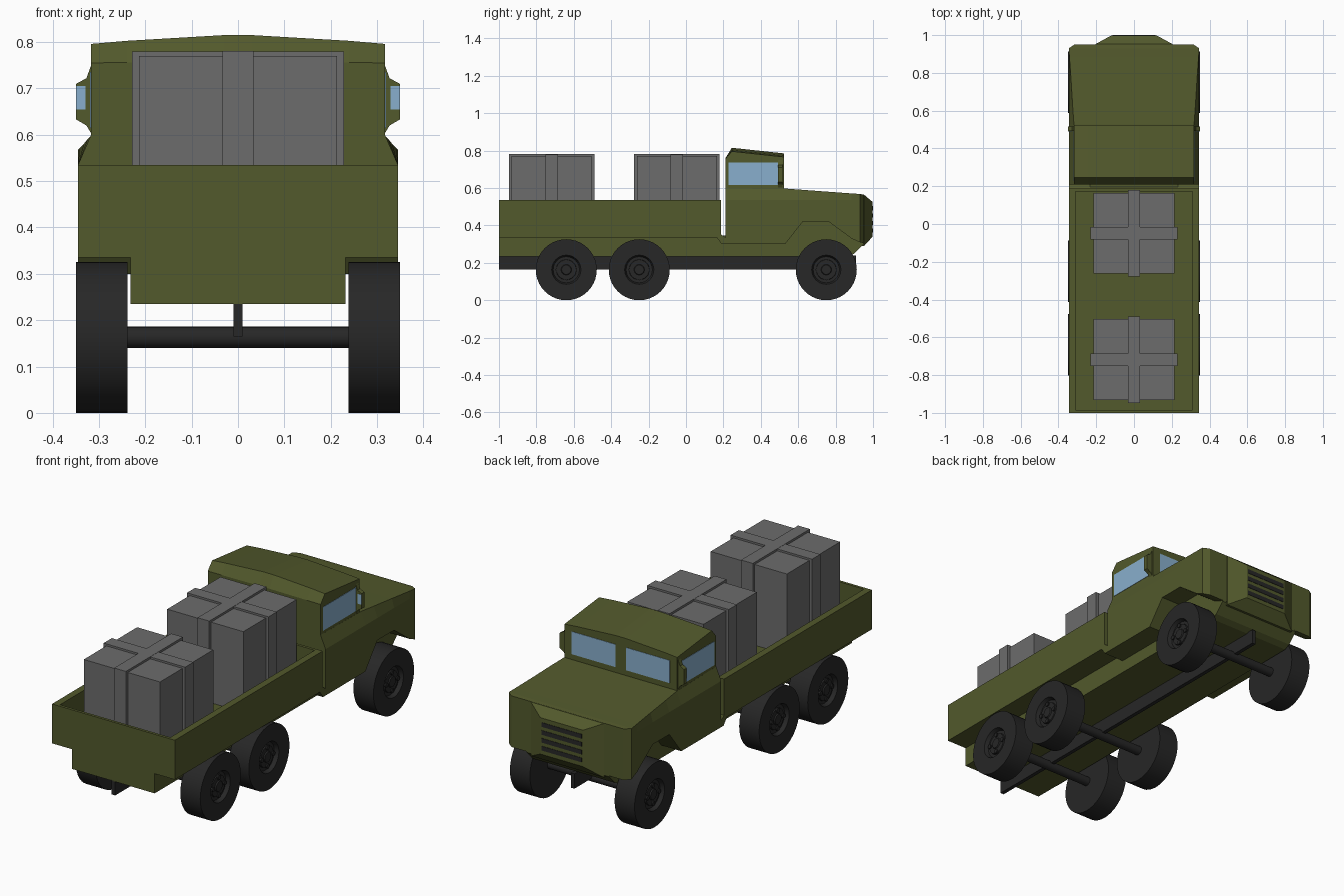
import bpy, bmesh, math
from mathutils import Matrix, Vector

if "Cube" in bpy.data.objects:
    bpy.data.objects.remove(bpy.data.objects["Cube"])


def material(name, rgb):
    m = bpy.data.materials.new(name)
    m.diffuse_color = (*rgb, 1)
    m.use_nodes = True
    m.node_tree.nodes["Principled BSDF"].inputs["Base Color"].default_value = m.diffuse_color
    return m


GREEN = material("olive_paint", (0.085, 0.1, 0.025))
BLACK = material("rubber", (0.02, 0.02, 0.02))
GLASS = material("glass", (0.25, 0.43, 0.61))
GREY = material("crate_grey", (0.15, 0.15, 0.15))


def finish(bm, name, mat, smooth=False):
    bmesh.ops.recalc_face_normals(bm, faces=bm.faces[:])
    me = bpy.data.meshes.new(name)
    bm.to_mesh(me)
    bm.free()
    me.materials.append(mat)
    if smooth:
        for p in me.polygons:
            p.use_smooth = True
        me.set_sharp_from_angle(angle=math.radians(35))
    ob = bpy.data.objects.new(name, me)
    bpy.context.collection.objects.link(ob)
    return ob


def add_box(bm, x0, x1, y0, y1, z0, z1):
    mid = Vector(((x0 + x1) / 2, (y0 + y1) / 2, (z0 + z1) / 2))
    mat = Matrix.Translation(mid) @ Matrix.Diagonal((x1 - x0, y1 - y0, z1 - z0, 1))
    return bmesh.ops.create_cube(bm, size=1, matrix=mat)


def box(name, mat, *ext):
    bm = bmesh.new()
    add_box(bm, *ext)
    return finish(bm, name, mat)


def loft(name, mat, sections):
    """Skin a list of (y, ring of (x, z)) and cap both ends."""
    bm = bmesh.new()
    rings = [[bm.verts.new((x, y, z)) for x, z in ring] for y, ring in sections]
    n = len(rings[0])
    for a, b in zip(rings, rings[1:]):
        for i in range(n):
            j = (i + 1) % n
            bm.faces.new((a[i], a[j], b[j], b[i]))
    bm.faces.new(rings[0])
    bm.faces.new(rings[-1])
    return finish(bm, name, mat)


def half(*pts):
    """Mirror the right half of a cross-section into a full ring."""
    return list(pts) + [(-x, z) for x, z in reversed(pts)]


def turned(name, mat, profile, y, z, side=1, seg=40):
    """Revolve (radius, x) points about an axis along x."""
    bm = bmesh.new()
    vs = [bm.verts.new((side * x, y, z + r)) for r, x in profile]
    es = [bm.edges.new(p) for p in zip(vs, vs[1:])]
    bmesh.ops.spin(bm, geom=vs + es, cent=(0, y, z), axis=(1, 0, 0),
                   angle=math.tau, steps=seg)
    bmesh.ops.remove_doubles(bm, verts=bm.verts[:], dist=1e-5)
    return finish(bm, name, mat, smooth=True)


# Cargo bed: open tub
bm = bmesh.new()
add_box(bm, -0.345, 0.345, -1, 0.187, 0.335, 0.535)
bm.faces.ensure_lookup_table()
top = max(bm.faces, key=lambda f: f.calc_center_median().z)
bmesh.ops.inset_individual(bm, faces=[top], thickness=0.02)
rim = [Vector(v.co) for v in top.verts]
for v in top.verts:
    v.co.x = math.copysign(0.31, v.co.x)
floor = bmesh.ops.extrude_discrete_faces(bm, faces=[top])["faces"][0]
for v in floor.verts:
    v.co.z = 0.36
finish(bm, "cargo_bed", GREEN)

# Narrow underbody, chassis rail
loft("underbody", GREEN, [
    (y, half((0.232, a), (0.232, b))) for y, a, b in
    [(-1, .235, .345), (.21, .235, .345), (.212, .235, .45),
     (.87, .235, .45), (.9, .25, .45), (.949, .3, .45)]])
box("chassis_rail", BLACK, -0.01, 0.01, -1, 0.91, 0.165, 0.24)

# Wide lower cab and hood, with the wheel arch in its lower edge
loft("cab_skirt", GREEN, [
    (y, half((0.345, a), (0.345, b))) for y, a, b in
    [(.165, .335, .36), (.19, .3, .35), (.211, .3, .335)]])
loft("cab_lower_and_hood", GREEN, [
    (y, half((w, zb), (w, 0.535), (xt, zt))) for y, w, zb, xt, zt in
    [(.21, .345, .3, .317, .6), (.53, .345, .3, .318, .597),
     (.626, .345, .422, .325, .59), (.76, .345, .422, .333, .58),
     (.885, .345, .33, .342, .571), (.93, .345, .31, .345, .568),
     (.95, .315, .305, .315, .565)]])

# Protruding nose with grille slats
loft("nose", GREEN, [(.94, half((.205, .29), (.205, .565))),
                     (.952, half((.205, .29), (.205, .564))),
                     (.998, half((.12, .34), (.12, .525)))])
bm = bmesh.new()
for i in range(4):
    z = 0.372 + i * 0.04
    add_box(bm, -0.113, 0.113, 0.98, 1.0, z - .011, z + .011)
finish(bm, "grille_slats", BLACK)

# Upper cab with crowned roof
loft("cab_upper", GREEN, [
    (y, half((.317, .59), (.317, e), (.24, e + c * .35), (.03, e + c)))
    for y, e, c in [(.21, .755, .003), (.245, .796, .019), (.523, .766, .019)]])

# Windows and wing mirrors on both sides
for s, tag in ((1, "right"), (-1, "left")):
    def sx(a, b):
        return sorted((s * a, s * b))
    box("side_window_" + tag, GLASS, *sx(.3, .319), .228, .5, .615, .735)
    box("windscreen_" + tag, GLASS, *sx(.03, .275), .5, .525, .625, .74)
    ring = [(s * x, z) for x, z in
            [(.315, .755), (.327, .722), (.349, .71), (.349, .633), (.327, .62), (.315, .6)]]
    loft("wing_mirror_" + tag, GREEN, [(.493, ring), (.515, ring)])
    box("mirror_glass_" + tag, GLASS, *sx(.329, .349), .491, .5, .655, .705)

# Wheels, hubs, lugs and axles
R = 0.163
for i, y in enumerate((-0.64, -0.25, 0.75)):
    turned(f"axle_{i}", BLACK, [(0, -.25), (.023, -.25), (.023, .25), (0, .25)], y, R, seg=20)
    for s in (1, -1):
        turned("wheel", BLACK, [(0, .238), (R, .238), (R, .35), (.078, .35),
                                (.07, .33), (0, .33)], y, R, s)
        turned("hub_disc", BLACK, [(.055, .328), (.053, .338), (.028, .338),
                                   (.025, .344), (0, .344)], y, R, s, 24)
        for k in range(4):
            a = k * math.pi / 2
            turned("wheel_lug", BLACK, [(.011, .33), (.011, .345), (0, .345)],
                   y + .046 * math.cos(a), R + .046 * math.sin(a), s, 10)

# Strapped crates
for i, y in enumerate((-0.718, -0.049)):
    box(f"crate_{i}", GREY, -.214, .214, y - .214, y + .214, .355, .77)
    box(f"crate_strap_long_{i}", GREY, -.033, .033, y - .229, y + .229, .355, .781)
    box(f"crate_strap_cross_{i}", GREY, -.229, .229, y - .033, y + .033, .355, .78)
